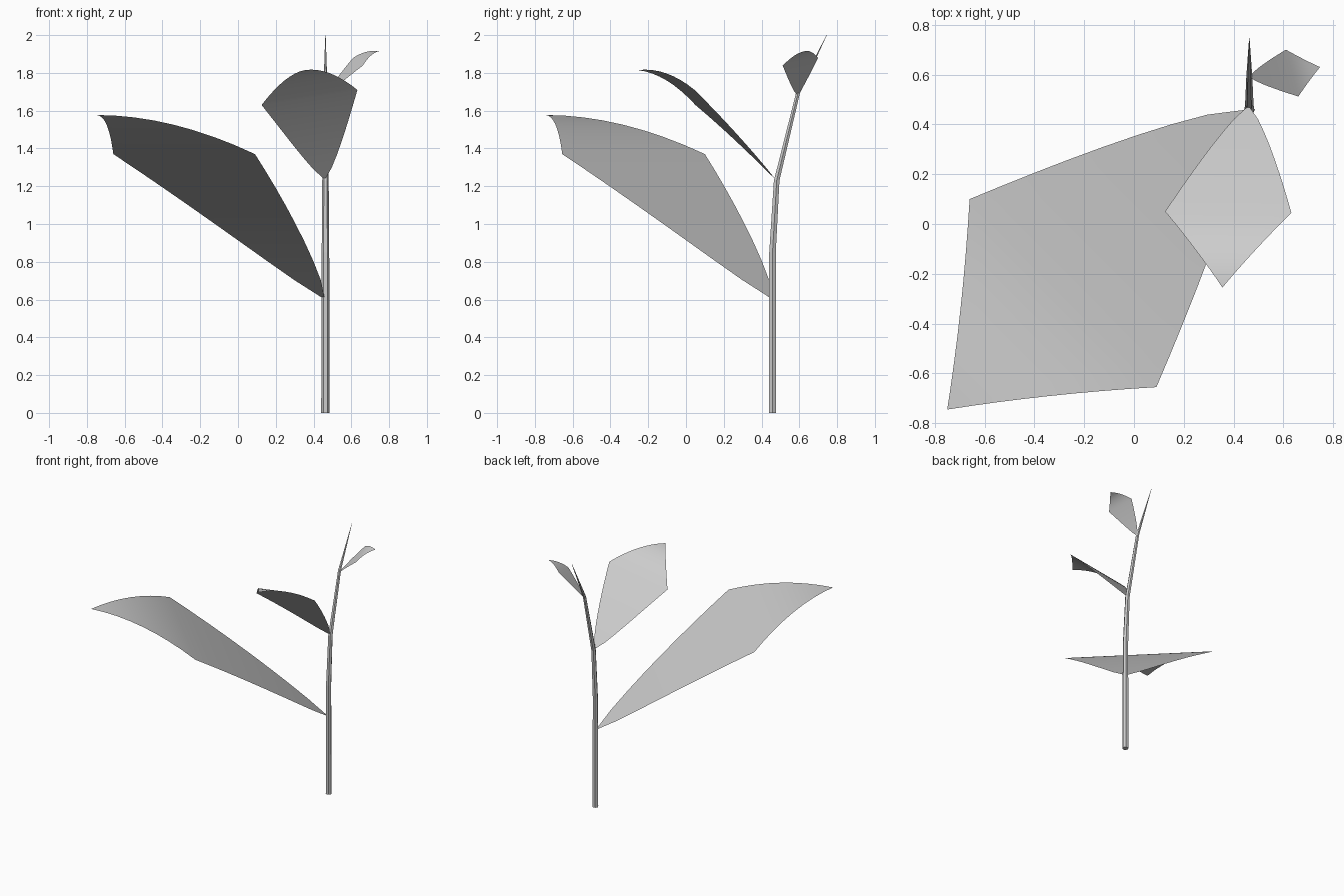
import bpy, bmesh, math
from mathutils import Vector

cube = bpy.data.objects.get("Cube")
if cube:
    bpy.data.objects.remove(cube)


def material(name, rgb):
    m = bpy.data.materials.new(name)
    m.use_nodes = True
    m.diffuse_color = (*rgb, 1)
    m.node_tree.nodes["Principled BSDF"].inputs["Base Color"].default_value = (*rgb, 1)
    return m


grey = material("plain_grey", (0.6, 0.6, 0.6))


def finish(bm, name, smooth):
    mesh = bpy.data.meshes.new(name)
    bm.to_mesh(mesh)
    bm.free()
    mesh.materials.append(grey)
    for p in mesh.polygons:
        p.use_smooth = smooth
    obj = bpy.data.objects.new(name, mesh)
    bpy.context.collection.objects.link(obj)
    return obj


def stem(name, path, sides=6):
    """Tapered tube through (y, z, radius) stations, closed at both ends."""
    bm = bmesh.new()
    rings = []
    for y, z, r in path:
        angles = [math.tau * i / sides for i in range(sides)]
        rings.append([bm.verts.new((0.463 + r * math.cos(a), y + r * math.sin(a), z))
                      for a in angles])
    for low, high in zip(rings, rings[1:]):
        for i in range(sides):
            j = (i + 1) % sides
            bm.faces.new((low[i], low[j], high[j], high[i]))
    bm.faces.new(rings[0][::-1])
    bm.faces.new(rings[-1])
    return finish(bm, name, False)


def leaf(name, base, left, right, tip, rows=8, cols=8):
    """Kite-shaped blade that widens to two corners, then arches to its tip."""
    base, left, right, tip = map(Vector, (base, left, right, tip))
    middle, half = (left + right) / 2, (right - left) / 2
    stations = []
    for i in range(rows + 1):                       # base to widest line
        a = i / rows
        p = base.lerp(middle, a)
        p.z += (middle.z - base.z) * 0.1 * a * (1 - a)
        stations.append((p, a ** 0.8))
    for i in range(1, rows + 1):                    # widest line to tip
        b = i / rows
        p = middle.lerp(tip, b)
        p.z = middle.z + (tip.z - middle.z) * (1 - (1 - b) ** 2)
        stations.append((p, (1 - b) * (1 - 0.1 * b)))
    bm = bmesh.new()
    grid = [[bm.verts.new(p + half * w * (2 * c / cols - 1)) for c in range(cols + 1)]
            for p, w in stations]
    for r0, r1 in zip(grid, grid[1:]):
        for c in range(cols):
            bm.faces.new((r0[c], r0[c + 1], r1[c + 1], r1[c]))
    bmesh.ops.remove_doubles(bm, verts=bm.verts, dist=1e-5)
    bmesh.ops.recalc_face_normals(bm, faces=bm.faces)
    if sum(f.normal.z for f in bm.faces) < 0:
        bmesh.ops.reverse_faces(bm, faces=bm.faces)
    return finish(bm, name, True)


# Stem, bending backwards as it rises
stem("stem", [(0.458, 0, 0.0225), (0.458, 0.85, 0.02), (0.48, 1.23, 0.017),
              (0.592, 1.69, 0.012), (0.745, 2.0, 0.001)])

# Leaves from the lowest to the highest
leaf("large_leaf", (0.46, 0.46, 0.6), (-0.66, 0.1, 1.37), (0.09, -0.655, 1.37),
     (-0.75, -0.745, 1.577))
leaf("middle_leaf", (0.46, 0.475, 1.235), (0.125, 0.05, 1.63), (0.632, 0.045, 1.71),
     (0.355, -0.255, 1.815))
leaf("small_leaf", (0.463, 0.59, 1.68), (0.61, 0.7, 1.88), (0.66, 0.512, 1.838),
     (0.747, 0.63, 1.915))
